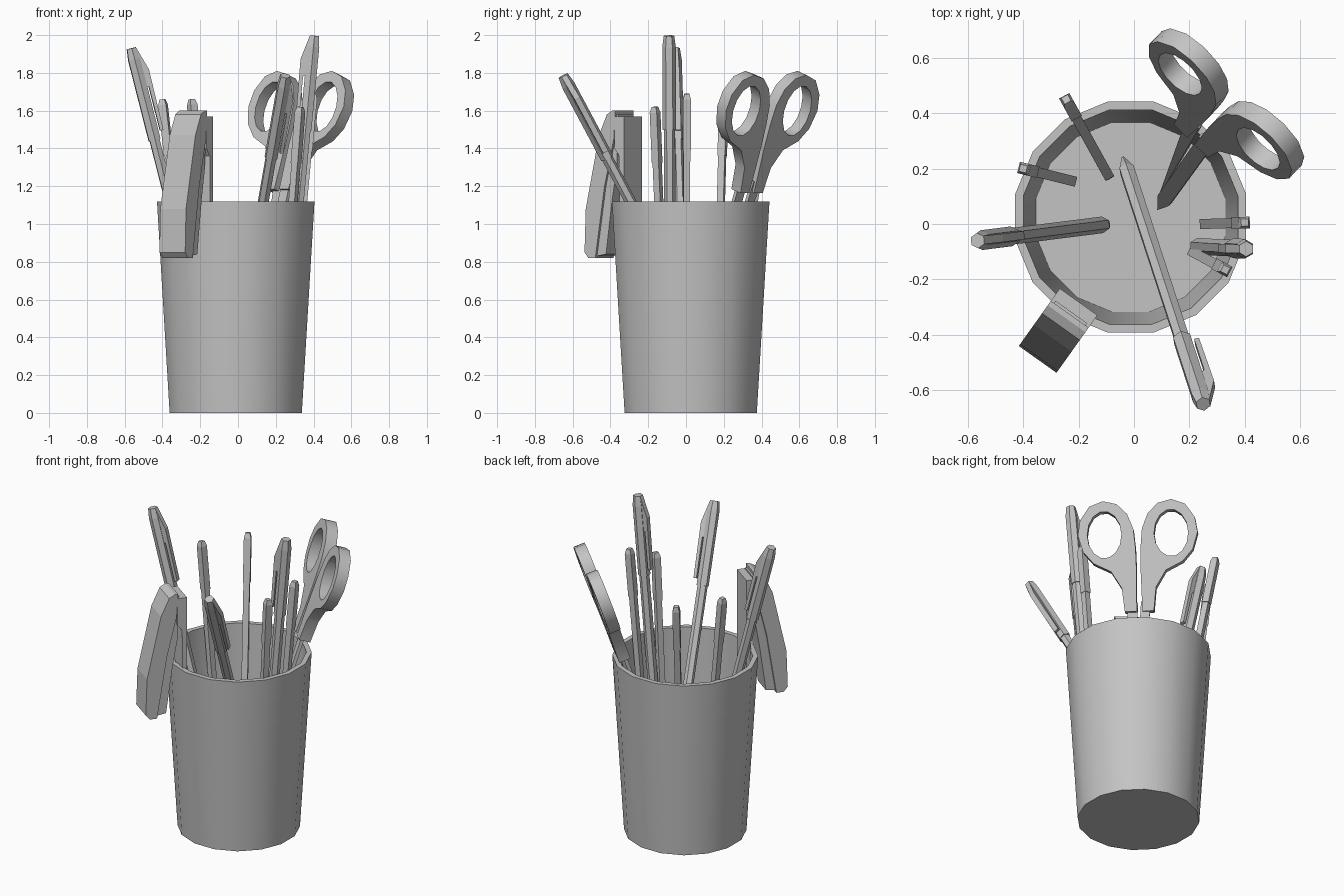
import bpy, bmesh, math
from mathutils import Matrix, Vector

cube = bpy.data.objects.get("Cube")
if cube:
    bpy.data.objects.remove(cube, do_unlink=True)

grey = bpy.data.materials.new("plain grey")
grey.use_nodes = True
grey.diffuse_color = (0.55, 0.55, 0.55, 1)
grey.node_tree.nodes["Principled BSDF"].inputs["Base Color"].default_value = (0.55, 0.55, 0.55, 1)


def add_object(name, mesh, matrix, smooth_angle=0):
    mesh.materials.clear()
    mesh.materials.append(grey)
    for p in mesh.polygons:
        p.use_smooth = smooth_angle > 0
    if smooth_angle:
        mesh.set_sharp_from_angle(angle=math.radians(smooth_angle))
    obj = bpy.data.objects.new(name, mesh)
    obj.matrix_world = matrix
    bpy.context.collection.objects.link(obj)
    return obj


def frame(origin, x, y):
    """Axes: y is kept, x is made square to it, z follows."""
    y = Vector(y).normalized()
    x = Vector(x)
    x = (x - y * x.dot(y)).normalized()
    m = Matrix((x, y, x.cross(y))).transposed().to_4x4()
    m.translation = Vector(origin)
    return m


def lathe(name, profile, sides, matrix, smooth_angle=0):
    """Turn (flat radius, height) pairs about the local y axis."""
    bm = bmesh.new()
    rings = []
    for r, h in profile:
        r /= math.cos(math.pi / sides)
        angles = [(i + 0.5) * math.tau / sides for i in range(sides)]
        rings.append([bm.verts.new((r * math.cos(a), h, r * math.sin(a))) for a in angles])
    for low, high in zip(rings, rings[1:]):
        for i in range(sides):
            j = (i + 1) % sides
            bm.faces.new((low[i], low[j], high[j], high[i]))
    bm.faces.new(rings[0])
    bm.faces.new(rings[-1])
    bmesh.ops.recalc_face_normals(bm, faces=bm.faces)
    mesh = bpy.data.meshes.new(name)
    bm.to_mesh(mesh)
    bm.free()
    return add_object(name, mesh, matrix, smooth_angle)


def plate(name, outlines, thickness, matrix, smooth_angle=0):
    """Extrude flat outlines, inner ones become holes."""
    curve = bpy.data.curves.new(name, 'CURVE')
    curve.dimensions = '2D'
    curve.fill_mode = 'BOTH'
    curve.extrude = thickness / 2
    for pts in outlines:
        s = curve.splines.new('POLY')
        s.points.add(len(pts) - 1)
        for p, (u, v) in zip(s.points, pts):
            p.co = (u, v, 0, 1)
        s.use_cyclic_u = True
    helper = bpy.data.objects.new(name + "_helper", curve)
    mesh = bpy.data.meshes.new_from_object(helper)
    bpy.data.objects.remove(helper)
    bm = bmesh.new()
    bm.from_mesh(mesh)
    bmesh.ops.remove_doubles(bm, verts=bm.verts, dist=0.0005)
    bmesh.ops.recalc_face_normals(bm, faces=bm.faces)
    bm.to_mesh(mesh)
    bm.free()
    return add_object(name, mesh, matrix, smooth_angle)


# Cup: tapered, sixteen sided, open at the top
lathe("cup", [(0.35, 0), (0.417, 1.12), (0.387, 1.12), (0.342, 0.02)], 16,
      frame((-0.012, 0.025, 0), (1, 0, 0), (0, 0, 1)), 30)


# Pens with a clip
def clip_pen(name, tip, top, clip_dir):
    axis = Vector(top) - Vector(tip)
    n = axis.length
    m = frame(tip, clip_dir, axis)
    lathe(name + "_body", [(0.004, 0), (0.026, 0.1), (0.026, n - 0.5), (0.031, n - 0.5),
                           (0.031, n - 0.06), (0.024, n)], 6, m)
    clip = [(0, n), (0.024, n), (0.062, n - 0.13), (0.058, n - 0.46), (0.04, n - 0.46),
            (0.04, n - 0.22), (0, n - 0.2)]
    plate(name + "_clip", [clip], 0.03, m)


clip_pen("left_pen", (-0.09, 0, 0.06), (-0.565, -0.06, 1.93), (1, 0.1, 0))
clip_pen("front_pen", (-0.04, 0.24, 0.12), (0.25, -0.65, 1.785), (1, 0, 0.3))
clip_pen("tall_pen", (0.22, -0.08, 0.04), (0.405, -0.09, 1.997), (-1, 0, 0))


# Slim square sticks
def stick(name, tip, top):
    axis = Vector(top) - Vector(tip)
    n = axis.length
    side = Vector((axis.y, -axis.x, 0))
    lathe(name, [(0.008, 0), (0.018, 0.06), (0.018, n - 0.3), (0.021, n - 0.3),
                 (0.021, n - 0.03), (0.013, n)], 4, frame(tip, side, axis))


stick("back_stick", (-0.09, 0.17, 0.05), (-0.245, 0.45, 1.66))
stick("back_left_stick", (-0.22, 0.155, 0.05), (-0.4, 0.2, 1.66))
stick("right_stick", (0.25, 0, 0.05), (0.4, 0.005, 1.69))
stick("front_right_stick", (0.21, -0.1, 0.05), (0.33, -0.165, 1.62))

# Scissors: two looped handles and two crossed blades
lean = frame((0.33, 0.43, 1.61), (0.72, -0.69, 0), (0.235, 0.245, 1))
loop = [(-0.018, -0.46), (-0.085, -0.46), (-0.1, -0.32), (-0.16, -0.22), (-0.26, -0.17),
        (-0.32, -0.1), (-0.35, 0), (-0.335, 0.09), (-0.28, 0.17), (-0.2, 0.2), (-0.12, 0.18),
        (-0.06, 0.12), (-0.025, 0.03), (-0.015, -0.08), (-0.012, -0.2)]
hole = [(-0.195 + 0.1 * math.cos(a), 0.14 * math.sin(a))
        for a in (i * math.tau / 14 for i in range(14))]
for side, name in ((1, "left"), (-1, "right")):
    outlines = [[(-side * u, v) for u, v in pts] for pts in (loop, hole)]
    plate("scissors_" + name + "_handle", outlines, 0.07, lean, 40)
    blade = [(side * 0.07, -0.4), (side * 0.01, -0.4), (0.05, -1.2), (0.075 + side * 0.01, -1.32),
             (0.075 + side * 0.03, -1.2)]
    shift = Matrix.Translation((0, 0, side * 0.011))
    plate("scissors_" + name + "_blade", [blade], 0.02, lean @ shift)

# Stapler: opened over the rim, one arm outside and one inside
hang = frame((0, 0, 0), (-0.58, -0.815, 0), (0, 0, 1))
handle = [(0.575, 0.82), (0.6, 0.85), (0.592, 1.08), (0.506, 1.47), (0.455, 1.58), (0.42, 1.6),
          (0.40, 1.6), (0.41, 1.45), (0.47, 1.2), (0.53, 0.82)]
magazine = [(0.535, 0.83), (0.47, 0.84), (0.43, 1.13), (0.40, 1.3), (0.39, 1.58), (0.42, 1.58),
            (0.48, 1.2)]
base = [(0.345, 0.85), (0.345, 1.57), (0.405, 1.57), (0.405, 1.4), (0.375, 1.36), (0.37, 0.85)]
plate("stapler_handle", [handle], 0.167, hang)
plate("stapler_magazine", [magazine], 0.14, hang)
plate("stapler_base", [base], 0.167, hang)
